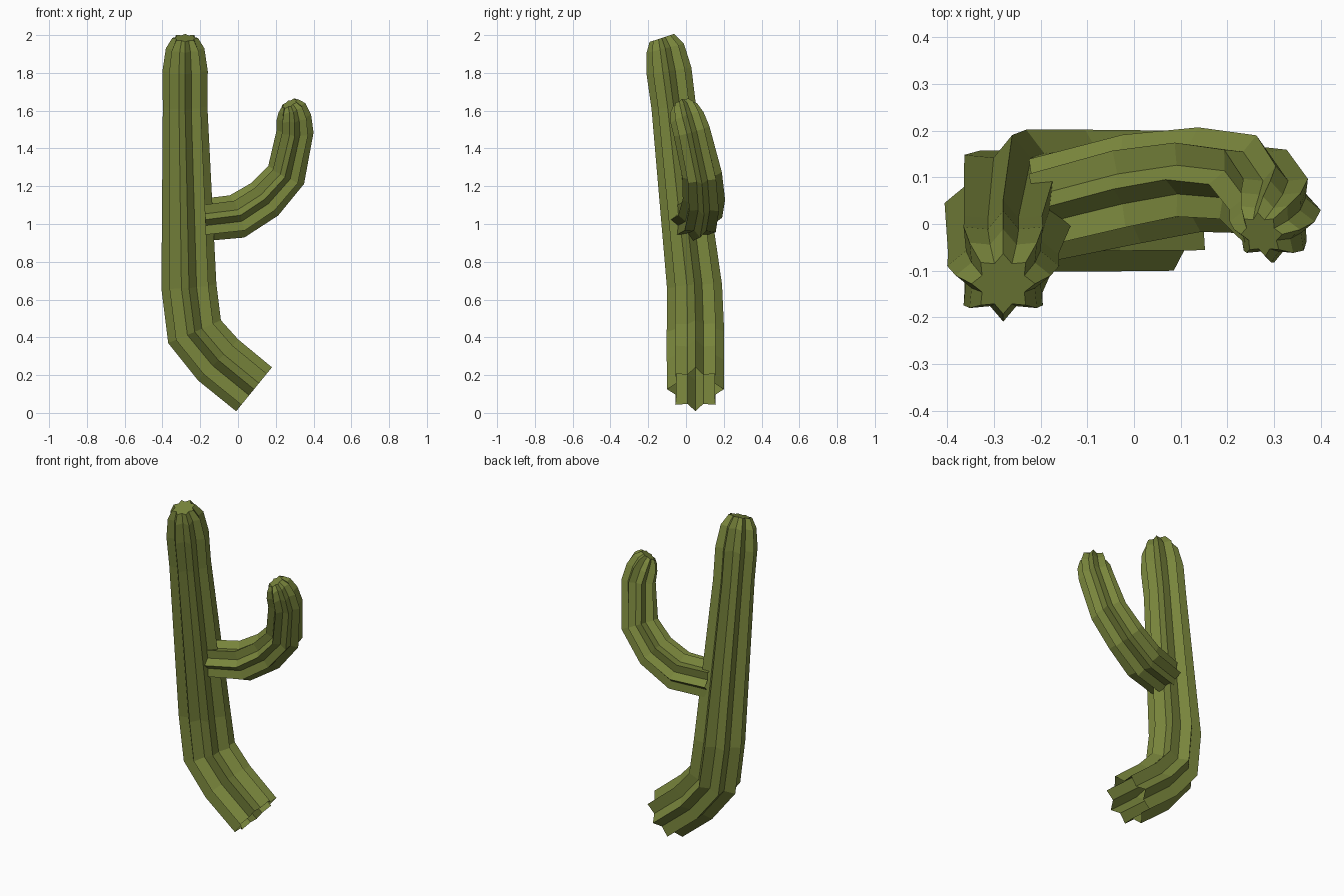
import bpy, bmesh, math
from mathutils import Vector

if "Cube" in bpy.data.objects:
    bpy.data.objects.remove(bpy.data.objects["Cube"])

green = bpy.data.materials.new("cactus green")
green.diffuse_color = (0.19, 0.235, 0.045, 1)
green.use_nodes = True
green.node_tree.nodes["Principled BSDF"].inputs["Base Color"].default_value = green.diffuse_color


def ribbed_stem(name, rings, phase=0.0, ribs=8, inner=0.72):
    """Sweep a star section along (x, y, z, radius) rings; open base, flat star tip."""
    bm = bmesh.new()
    pts = [Vector(r[:3]) for r in rings]
    loops = []
    for i, ring in enumerate(rings):
        # ring plane bisects the neighbouring segments
        a = (pts[i] - pts[max(i - 1, 0)]).normalized()
        b = (pts[min(i + 1, len(pts) - 1)] - pts[i]).normalized()
        t = (a + b).normalized()
        side = Vector((0, 1, 0))
        side = (side - t * side.dot(t)).normalized()
        other = side.cross(t)
        loop = []
        for k in range(ribs * 2):
            ang = math.pi * k / ribs + phase
            r = ring[3] * (inner if k % 2 else 1)
            loop.append(bm.verts.new(pts[i] + side * r * math.cos(ang) + other * r * math.sin(ang)))
        loops.append(loop)
    n = ribs * 2
    for lo, hi in zip(loops, loops[1:]):
        for k in range(n):
            bm.faces.new((lo[k], lo[(k + 1) % n], hi[(k + 1) % n], hi[k]))
    bm.faces.new(loops[-1])
    bmesh.ops.recalc_face_normals(bm, faces=bm.faces)
    me = bpy.data.meshes.new(name)
    bm.to_mesh(me)
    bm.free()
    me.materials.append(green)
    ob = bpy.data.objects.new(name, me)
    bpy.context.collection.objects.link(ob)
    return ob


# trunk: bent foot, long straight stem, tapered tip
ribbed_stem("trunk", [
    (0.085, 0.05, 0.125, 0.150), (-0.105, 0.05, 0.28, 0.152),
    (-0.23, 0.05, 0.43, 0.152), (-0.26, 0.045, 0.67, 0.146),
    (-0.28, -0.065, 1.62, 0.118), (-0.28, -0.09, 1.81, 0.12),
    (-0.28, -0.11, 1.93, 0.102), (-0.28, -0.128, 1.985, 0.068)])

# arm: leaves the trunk sideways and curls upward
ribbed_stem("arm", [
    (-0.2, 0.03, 1.02, 0.112), (-0.005, 0.075, 1.04, 0.118),
    (0.14, 0.095, 1.13, 0.112), (0.255, 0.085, 1.26, 0.106),
    (0.302, 0.03, 1.49, 0.098), (0.296, 0.005, 1.565, 0.092),
    (0.285, -0.012, 1.615, 0.075), (0.273, -0.022, 1.638, 0.05)])
